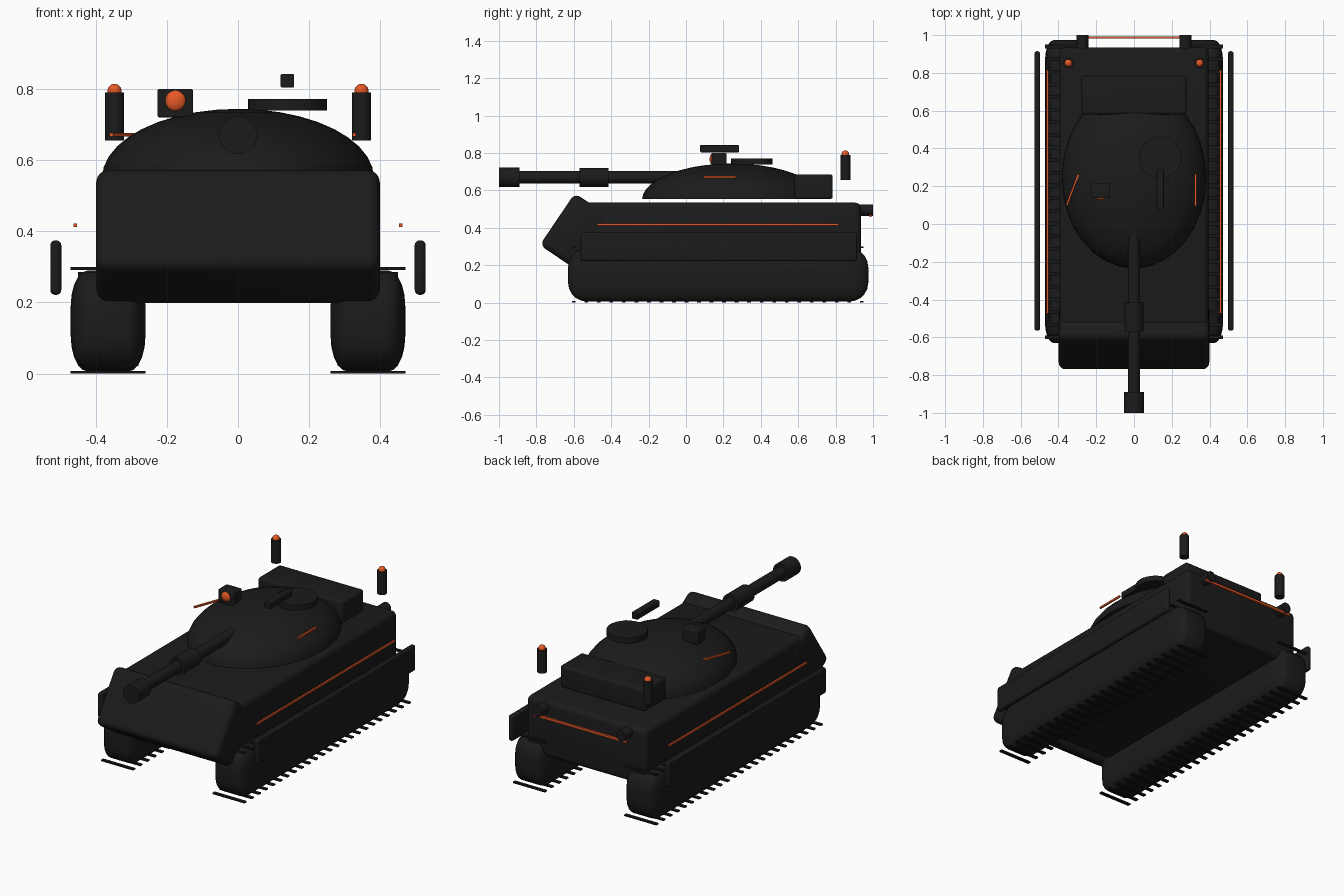
import bpy, bmesh
from math import radians, pi, atan2
from mathutils import Matrix

cube = bpy.data.objects.get("Cube")
if cube:
    bpy.data.objects.remove(cube, do_unlink=True)


def material(name, color):
    m = bpy.data.materials.new(name)
    m.use_nodes = True
    m.diffuse_color = (*color, 1)
    m.node_tree.nodes["Principled BSDF"].inputs["Base Color"].default_value = (*color, 1)
    return m


ARMOUR = material("charcoal armour", (0.011, 0.011, 0.011))
TREAD = material("black tread", (0.008, 0.008, 0.008))
GLOW = material("orange glow", (0.8, 0.1, 0.02))


def finish(name, bm, mat, smooth=True):
    bmesh.ops.recalc_face_normals(bm, faces=bm.faces)
    mesh = bpy.data.meshes.new(name)
    bm.to_mesh(mesh)
    bm.free()
    mesh.materials.append(mat)
    ob = bpy.data.objects.new(name, mesh)
    bpy.context.collection.objects.link(ob)
    if smooth:
        bpy.ops.object.select_all(action='DESELECT')
        ob.select_set(True)
        bpy.context.view_layer.objects.active = ob
        bpy.ops.object.shade_smooth_by_angle(angle=radians(35))


def box(name, center, size, mat=ARMOUR, bevel=0, rot=Matrix(), squeeze=1):
    """Box with rounded edges; squeeze flattens the rounding along x."""
    bm = bmesh.new()
    bmesh.ops.create_cube(bm, size=1)
    bmesh.ops.scale(bm, vec=(size[0] / squeeze, size[1], size[2]), verts=bm.verts)
    if bevel:
        bmesh.ops.bevel(bm, geom=bm.edges[:], offset=bevel, segments=5,
                        profile=0.5, affect='EDGES')
    bmesh.ops.scale(bm, vec=(squeeze, 1, 1), verts=bm.verts)
    bmesh.ops.transform(bm, matrix=Matrix.Translation(center) @ rot, verts=bm.verts)
    finish(name, bm, mat, bool(bevel))


TURN = {'X': Matrix.Rotation(pi / 2, 4, 'Y'), 'Y': Matrix.Rotation(pi / 2, 4, 'X'), 'Z': Matrix()}


def cylinder(name, center, radius, length, axis='Z', sides=24):
    bm = bmesh.new()
    bmesh.ops.create_cone(bm, cap_ends=True, segments=sides, radius1=radius,
                          radius2=radius, depth=length)
    bmesh.ops.transform(bm, matrix=Matrix.Translation(center) @ TURN[axis], verts=bm.verts)
    finish(name, bm, ARMOUR)


def ball(name, center, radii, mat, floor=None):
    """Ellipsoid, optionally cut flat at a floor height."""
    bm = bmesh.new()
    bmesh.ops.create_uvsphere(bm, u_segments=32, v_segments=20, radius=1)
    bmesh.ops.scale(bm, vec=radii, verts=bm.verts)
    bmesh.ops.translate(bm, vec=center, verts=bm.verts)
    if floor is not None:
        cut = bmesh.ops.bisect_plane(bm, geom=bm.verts[:] + bm.edges[:] + bm.faces[:],
                                     plane_co=(0, 0, floor), plane_no=(0, 0, -1),
                                     clear_outer=True)
        rim = [e for e in cut["geom_cut"] if isinstance(e, bmesh.types.BMEdge)]
        bmesh.ops.contextual_create(bm, geom=rim)
    finish(name, bm, mat)


# Hull with a sloped nose block
box("hull", (0, 0.19, 0.367), (0.79, 1.49, 0.335), bevel=0.03)
box("nose_plate", (0, -0.597, 0.385), (0.797, 0.22, 0.335), bevel=0.035,
    rot=Matrix.Rotation(radians(-34), 4, 'X'))

# Turret dome and rear stowage box
ball("turret_dome", (0, 0.245, 0.55), (0.382, 0.48, 0.194), ARMOUR, floor=0.553)
box("turret_bustle", (0, 0.682, 0.62), (0.555, 0.205, 0.132), bevel=0.015)

# Gun
cylinder("gun_barrel", (0, -0.45, 0.67), 0.033, 1.0, 'Y')
cylinder("gun_sleeve", (0, -0.492, 0.67), 0.051, 0.155, 'Y')
cylinder("gun_muzzle", (0, -0.945, 0.67), 0.053, 0.11, 'Y')

# Roof equipment
cylinder("hatch", (0.139, 0.352, 0.755), 0.111, 0.032, sides=32)
box("roof_gun", (0.139, 0.18, 0.823), (0.038, 0.208, 0.038), bevel=0.004)
box("sight_box", (-0.176, 0.177, 0.76), (0.1, 0.08, 0.08), bevel=0.006)
ball("sight_lens", (-0.176, 0.142, 0.767), (0.03, 0.016, 0.03), GLOW)

# Glowing lines on the turret
slant = atan2(-0.06, 0.16)
box("turret_line_right", (-0.326, 0.18, 0.671), (0.01, 0.172, 0.01), GLOW,
    rot=Matrix.Rotation(slant, 4, 'Z'))
box("turret_line_left", (0.326, 0.18, 0.671), (0.01, 0.172, 0.01), GLOW)

# Rear light bar
box("rear_light_bar", (0, 0.987, 0.465), (0.61, 0.012, 0.013), GLOW)

# Paired running gear, skirts, side lines, exhausts and beacons
for side, s in (("left", 1), ("right", -1)):
    box(f"track_{side}", (s * 0.365, 0.172, 0.148), (0.21, 1.605, 0.284),
        bevel=0.1, squeeze=0.48)
    for i in range(7):
        cylinder(f"road_wheel_{side}_{i + 1}", (s * 0.365, -0.46 + 0.21 * i, 0.153),
                 0.132, 0.17, 'X')
    box(f"skirt_{side}", (s * 0.512, 0.175, 0.298), (0.031, 1.48, 0.153), bevel=0.014)
    box(f"side_line_{side}", (s * 0.457, 0.17, 0.417), (0.01, 1.29, 0.01), GLOW)
    cylinder(f"exhaust_{side}", (s * 0.273, 0.962, 0.495), 0.031, 0.075, 'Y')
    cylinder(f"beacon_post_{side}", (s * 0.347, 0.852, 0.723), 0.027, 0.135)
    ball(f"beacon_light_{side}", (s * 0.347, 0.852, 0.794), (0.02, 0.02, 0.02), GLOW)

    # Rows of thin cleats over and under the track
    bm = bmesh.new()
    count = 24
    for i in range(count):
        y = -0.6 + 1.54 * i / (count - 1)
        for z in (0.004, 0.295):
            m = Matrix.Translation((s * 0.365, y, z)) @ Matrix.Diagonal((0.21, 0.02, 0.008, 1))
            bmesh.ops.create_cube(bm, size=1, matrix=m)
    finish(f"track_cleats_{side}", bm, TREAD, smooth=False)
